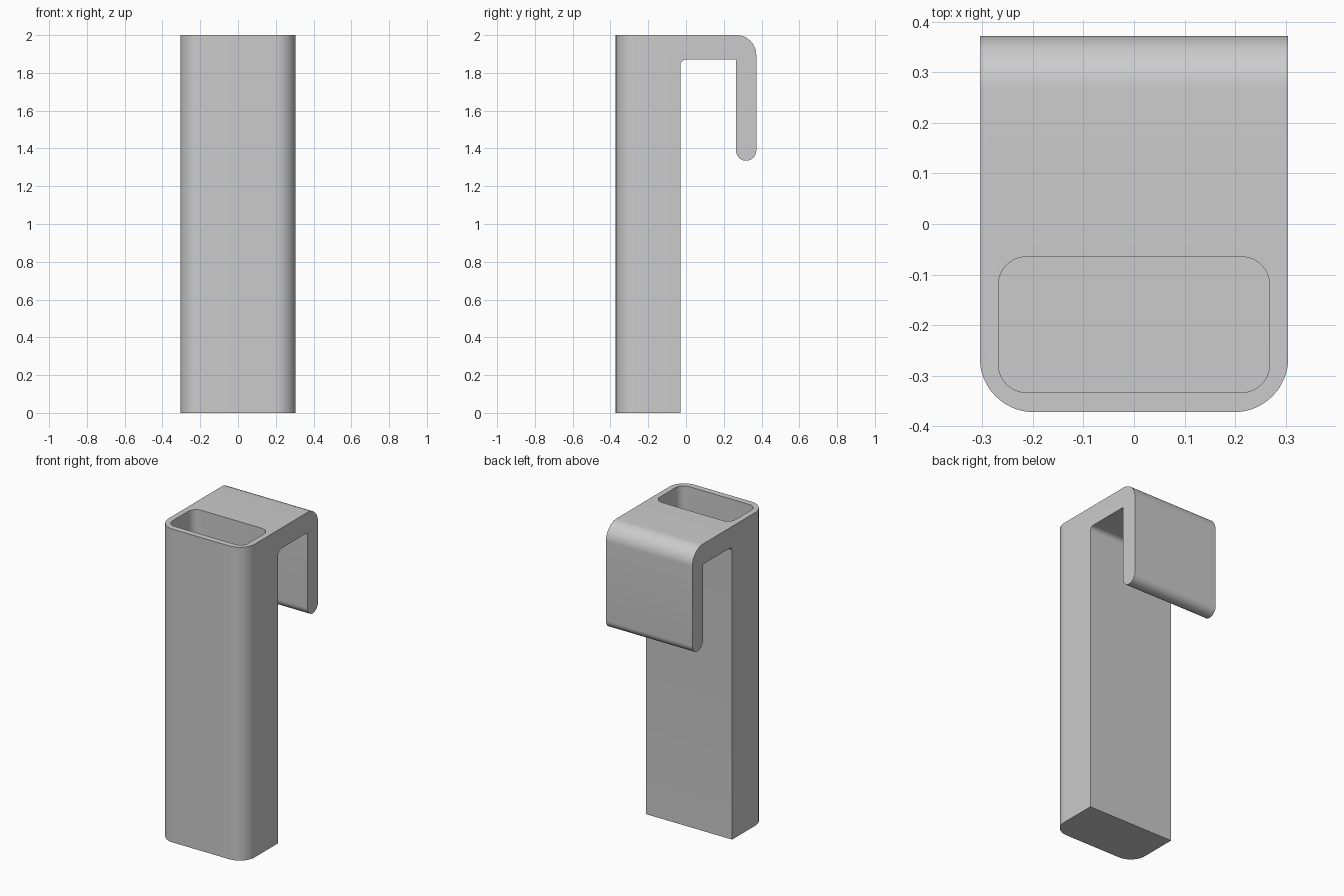
import bpy, bmesh
from math import sin, cos, radians

if "Cube" in bpy.data.objects:
    bpy.data.objects.remove(bpy.data.objects["Cube"])


def arc(cx, cy, r, start, end, n=12):
    angles = [radians(start + (end - start) * i / n) for i in range(n + 1)]
    return [(cx + r * cos(a), cy + r * sin(a)) for a in angles]


def prism(name, points, lo, hi, place):
    """Extrude a 2D outline between lo and hi; place maps (u, v, w) to xyz."""
    bm = bmesh.new()
    face = bm.faces.new([bm.verts.new(place(u, v, lo)) for u, v in points])
    ext = bmesh.ops.extrude_face_region(bm, geom=[face])
    for v in ext["geom"]:
        if isinstance(v, bmesh.types.BMVert):
            old = v.co.copy()
            shift = [b - a for a, b in zip(place(0, 0, lo), place(0, 0, hi))]
            v.co = [c + d for c, d in zip(old, shift)]
    bmesh.ops.recalc_face_normals(bm, faces=bm.faces)
    mesh = bpy.data.meshes.new(name)
    bm.to_mesh(mesh)
    bm.free()
    obj = bpy.data.objects.new(name, mesh)
    bpy.context.collection.objects.link(obj)
    return obj


def boolean(target, tool, operation):
    mod = target.modifiers.new(tool.name, "BOOLEAN")
    mod.operation, mod.object, mod.solver = operation, tool, "EXACT"
    bpy.context.view_layer.objects.active = target
    bpy.ops.object.modifier_apply(modifier=mod.name)
    bpy.data.objects.remove(tool)


def along_x(u, v, w):
    return (w, u, v)


def along_z(u, v, w):
    return (u, v, w)


HALF_W, HALF_D, TOP = 0.305, 0.372, 2.0
HOOK_IN, BACK, UNDER = 0.265, -0.03, 1.87
TIP_R = (HALF_D - HOOK_IN) / 2

# Side profile of the holder and hook, oversized at the front for trimming
profile = [(-0.5, 0), (BACK, 0)]
profile += arc(BACK + 0.03, UNDER - 0.03, 0.03, 180, 90, 8)
profile += [(HOOK_IN, UNDER)]
profile += arc(HOOK_IN + TIP_R, 1.335 + TIP_R, TIP_R, 180, 360, 20)
profile += arc(HALF_D - 0.105, TOP - 0.105, 0.105, 0, 90, 16)
profile += [(-0.5, TOP)]
holder = prism("hanging_holder", profile, -0.4, 0.4, along_x)

# Plan outline rounds the two front corners
r = 0.107
plan = [(HALF_W, 0.5), (-HALF_W, 0.5)]
plan += arc(-HALF_W + r, -HALF_D + r, r, 180, 270, 16)
plan += arc(HALF_W - r, -HALF_D + r, r, 270, 360, 16)
boolean(holder, prism("plan_trim", plan, -0.2, 2.2, along_z), "INTERSECT")

# Deep rounded pocket, open at the top
px, y0, y1, pr = 0.268, -0.333, -0.065, 0.055
pocket = []
for cx, cy, a in ((px - pr, y1 - pr, 0), (pr - px, y1 - pr, 90),
                  (pr - px, y0 + pr, 180), (px - pr, y0 + pr, 270)):
    pocket += arc(cx, cy, pr, a, a + 90, 10)
boolean(holder, prism("pocket_cut", pocket, 0.04, 2.2, along_z), "DIFFERENCE")

# Smooth the rounded surfaces, keep edges crisp
holder.select_set(True)
bpy.context.view_layer.objects.active = holder
bpy.ops.object.shade_smooth_by_angle(angle=radians(30))
